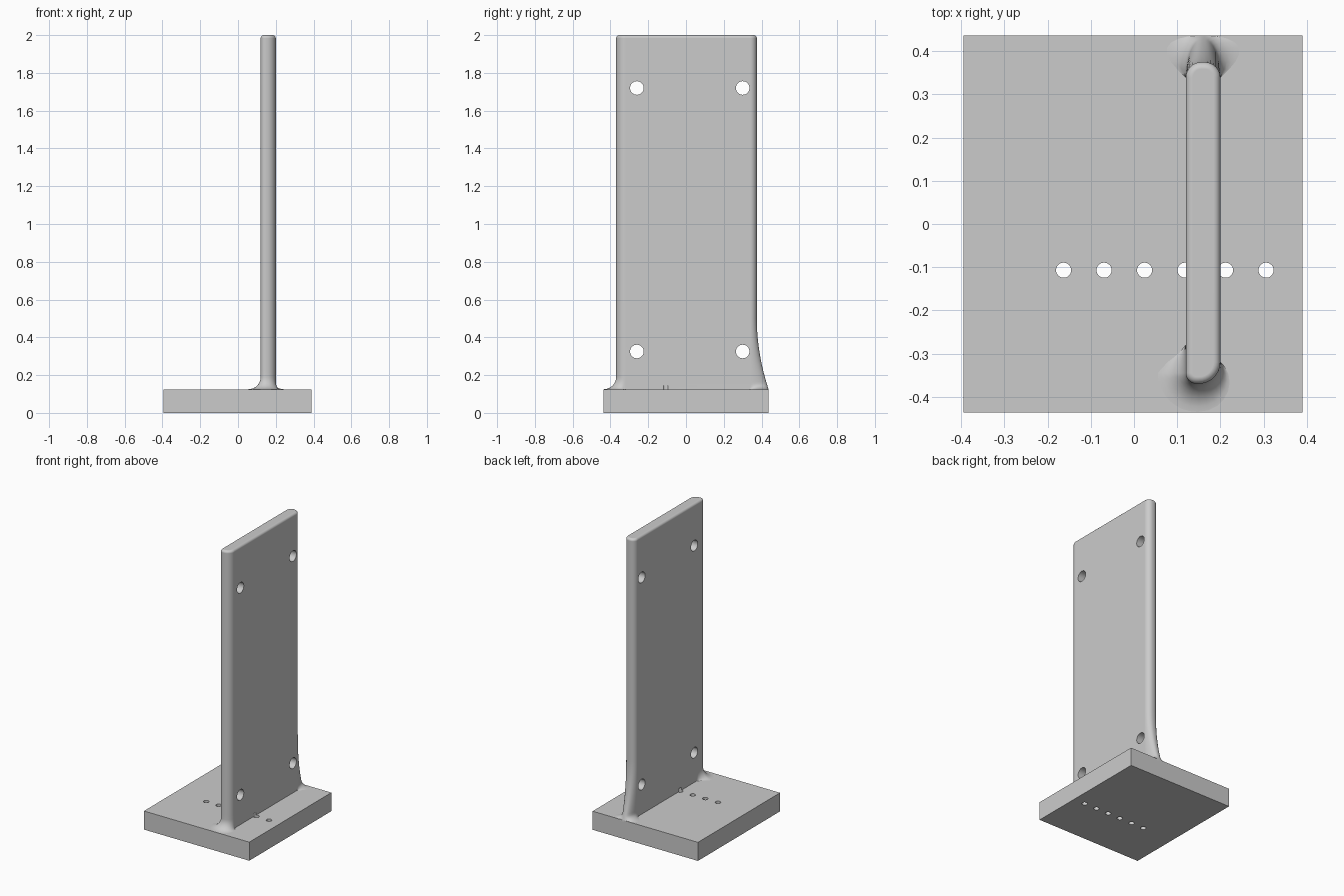
import bpy, bmesh
from math import sin, cos, pi, sqrt, radians

cube = bpy.data.objects.get("Cube")
if cube:
    bpy.data.objects.remove(cube, do_unlink=True)

grey = bpy.data.materials.new("plain grey")
grey.use_nodes = True
colour = (0.6, 0.6, 0.6, 1)
grey.diffuse_color = colour
grey.node_tree.nodes["Principled BSDF"].inputs["Base Color"].default_value = colour

BASE_TOP = 0.125
X0, X1, Y0, Y1, TOP = 0.12, 0.2, -0.37, 0.375, 2.0
BACK_EDGE = 0.437


def make_object(name, bm):
    bmesh.ops.recalc_face_normals(bm, faces=bm.faces[:])
    mesh = bpy.data.meshes.new(name)
    bm.to_mesh(mesh)
    bm.free()
    mesh.materials.append(grey)
    obj = bpy.data.objects.new(name, mesh)
    bpy.context.collection.objects.link(obj)
    return obj


def cylinder(name, radius, depth, location, rotation=(0, 0, 0)):
    bm = bmesh.new()
    bmesh.ops.create_cone(bm, cap_ends=True, segments=32, radius1=radius,
                          radius2=radius, depth=depth)
    obj = make_object(name, bm)
    obj.location = location
    obj.rotation_euler = rotation
    obj.hide_render = True
    return obj


def outline():
    """Rounded plan of the upright: x, y, normal x, normal y, fillet weight."""
    points = []

    def corner(cx, cy, r, start, weight):
        for i in range(9):
            a = radians(start + i * 90 / 8)
            nx, ny = cos(a), sin(a)
            points.append((cx + r * nx, cy + r * ny, nx, ny, weight(ny)))

    corner(X0 + 0.025, Y0 + 0.025, 0.025, 180, lambda ny: 1)
    corner(X1 - 0.05, Y0 + 0.05, 0.05, 270, lambda ny: max(0, -ny))
    corner(X1 - 0.036, Y1 - 0.036, 0.036, 0, lambda ny: 0)
    corner(X0 + 0.036, Y1 - 0.036, 0.036, 90, lambda ny: 0)
    # Left side fillet fades out towards the back
    for y, w in ((-0.28, 0), (-0.3, 0.25), (-0.32, 0.65)):
        points.append((X0, y, -1, 0, w))
    return points


def quarter(h, r):
    """Concave quarter-round spread at height h."""
    return r - sqrt(r * r - (r - h) ** 2) if h < r else 0


# Heights and top inset of each ring
plan = outline()
fillet = 0.065
rings = [(BASE_TOP - 0.01, 0)]
rings += [(BASE_TOP + fillet * (1 - cos(i * pi / 16)), 0) for i in range(9)]
rings += [(0.22 + 0.28 * i / 8, 0) for i in range(9)]
edge = 0.016
rings += [(TOP - edge + edge * sin(i * pi / 10), edge * (1 - cos(i * pi / 10)))
          for i in range(6)]

# Upright plate with flared foot
bm = bmesh.new()
loops = []
for z, inset in rings:
    h = max(0, z - BASE_TOP)
    spread = quarter(h, fillet)
    wing = quarter(h, 0.03) * 1.8
    flare = 0.062 * max(0, (0.5 - z) / 0.375) ** 2
    loop = []
    for x, y, nx, ny, w in plan:
        back = max(0, ny)
        px = x + nx * (spread * w - inset) + nx * back * wing * 2
        py = y + ny * (spread * w - inset) + flare * back
        loop.append(bm.verts.new((px, min(py, BACK_EDGE), z)))
    loops.append(loop)
for low, high in zip(loops, loops[1:]):
    for i in range(len(low)):
        j = (i + 1) % len(low)
        bm.faces.new((low[i], low[j], high[j], high[i]))
bm.faces.new(loops[0])
bm.faces.new(loops[-1])
upright = make_object("upright_plate", bm)

# Base block
bm = bmesh.new()
bmesh.ops.create_cube(bm, size=1)
for v in bm.verts:
    v.co.x *= 0.785
    v.co.y *= 2 * BACK_EDGE
    v.co.z = (v.co.z + 0.5) * BASE_TOP
base = make_object("base_block", bm)
base.location.x = -0.0025

# Hole cutters
plate_holes = [cylinder("plate_hole_cutter", 0.036, 0.4, (0.16, y, z), (0, pi / 2, 0))
               for y in (-0.26, 0.3) for z in (0.325, 1.72)]
base_holes = [cylinder("base_hole_cutter", 0.0175, 0.19, (-0.163 + 0.0938 * i, -0.107, 0.05))
              for i in range(6)]


def finish(obj, cutters):
    bpy.context.view_layer.objects.active = obj
    for cutter in cutters:
        mod = obj.modifiers.new("hole", "BOOLEAN")
        mod.operation = "DIFFERENCE"
        mod.solver = "EXACT"
        mod.object = cutter
        bpy.ops.object.modifier_apply(modifier=mod.name)
    bpy.ops.object.select_all(action="DESELECT")
    obj.select_set(True)
    bpy.ops.object.shade_smooth_by_angle(angle=radians(35))
    mod = obj.modifiers.new("even shading", "WEIGHTED_NORMAL")
    mod.keep_sharp = True


finish(upright, plate_holes + base_holes)
finish(base, base_holes)
for cutter in plate_holes + base_holes:
    bpy.data.objects.remove(cutter, do_unlink=True)
